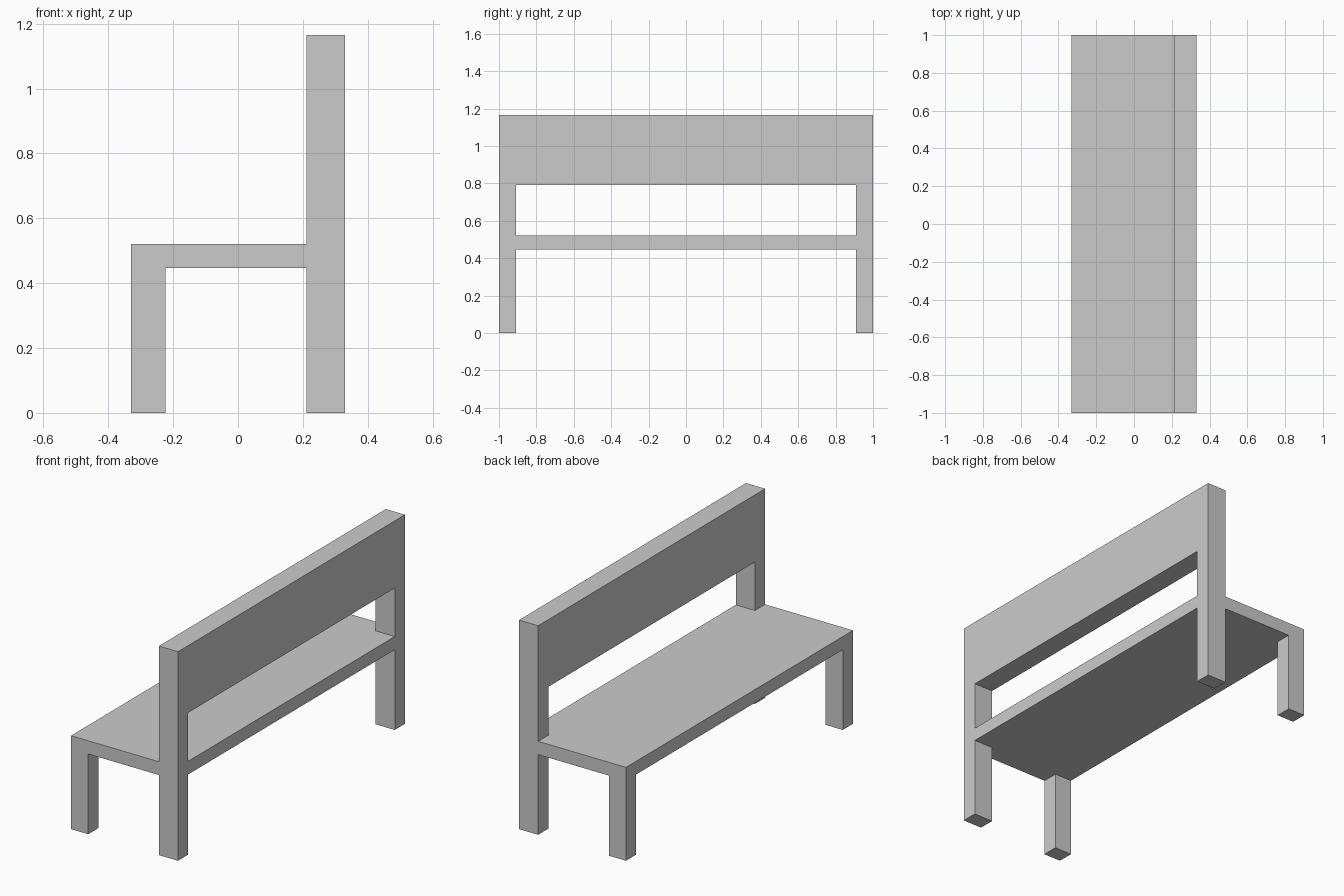
import bpy
import bmesh

if "Cube" in bpy.data.objects:
    bpy.data.objects.remove(bpy.data.objects["Cube"])

# Bench dimensions
XS = (-0.33, -0.224, 0.212, 0.33)      # front edge, front leg, back post, rear edge
YS = (-1.0, -0.91, 0.91, 1.0)          # ends and inner leg faces
SEAT_BOTTOM, SEAT_TOP = 0.447, 0.521
REST_BOTTOM, REST_TOP = 0.791, 1.166

bm = bmesh.new()


def pick(z, min_x=-1.0):
    """Horizontal corner faces at height z, further back than min_x."""
    found = []
    for f in bm.faces:
        c = f.calc_center_median()
        level = all(abs(v.co.z - z) < 1e-4 for v in f.verts)
        corner = abs(c.y) > YS[2] and (c.x < XS[1] or c.x > XS[2])
        if level and corner and c.x > min_x:
            found.append(f)
    return found


def extrude_to(faces, z):
    """Extrude each face straight up or down to height z."""
    for f in bmesh.ops.extrude_discrete_faces(bm, faces=faces)["faces"]:
        for v in f.verts:
            v.co.z = z


# Seat slab, divided so that legs and posts grow out of its corners
grid = [[bm.verts.new((x, y, SEAT_TOP)) for y in YS] for x in XS]
for i in range(3):
    for j in range(3):
        bm.faces.new((grid[i][j], grid[i + 1][j], grid[i + 1][j + 1], grid[i][j + 1]))
slab = bmesh.ops.extrude_face_region(bm, geom=bm.faces[:])["geom"]
for v in slab:
    if isinstance(v, bmesh.types.BMVert):
        v.co.z = SEAT_BOTTOM

# Four legs
extrude_to(pick(SEAT_BOTTOM), 0.0)

# Back posts, in two steps to leave the backrest height free
extrude_to(pick(SEAT_TOP, min_x=0.0), REST_BOTTOM)
extrude_to(pick(REST_BOTTOM, min_x=0.0), REST_TOP)

# Backrest bridging the inner faces of the two posts
inner = [f for f in bm.faces
         if f.calc_center_median().z > REST_BOTTOM
         and all(abs(abs(v.co.y) - YS[2]) < 1e-4 for v in f.verts)]
rims = list({e for f in inner for e in f.edges})
bmesh.ops.delete(bm, geom=inner, context='FACES_ONLY')
bmesh.ops.bridge_loops(bm, edges=rims)

# Merge coplanar faces into clean flat sides
bmesh.ops.recalc_face_normals(bm, faces=bm.faces[:])
bmesh.ops.dissolve_limit(bm, angle_limit=0.01, verts=bm.verts[:], edges=bm.edges[:])

mesh = bpy.data.meshes.new("bench")
bm.to_mesh(mesh)
bm.free()
bench = bpy.data.objects.new("bench", mesh)
bpy.context.collection.objects.link(bench)
